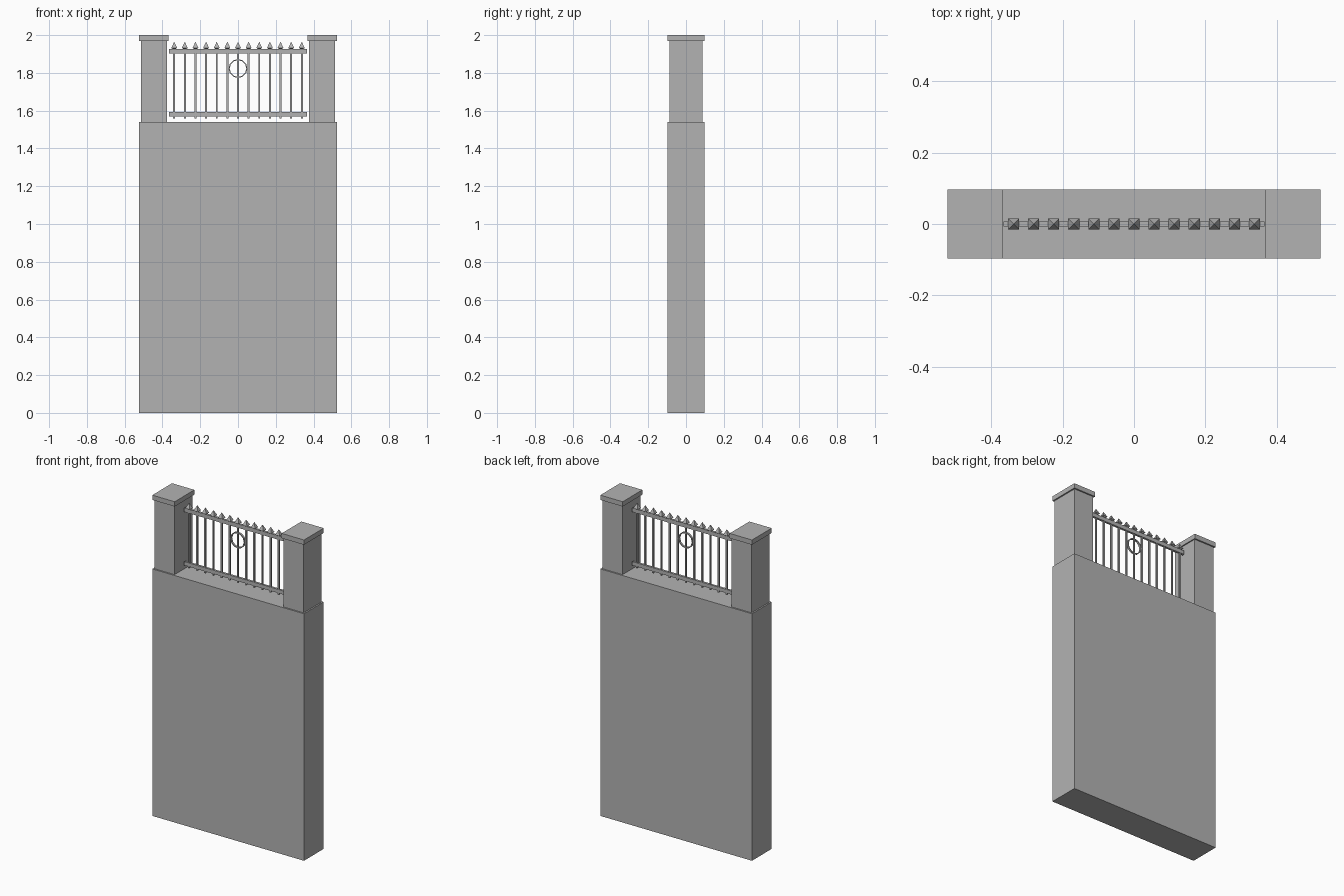
import bpy
import bmesh
from math import pi
from mathutils import Matrix, Vector

cube = bpy.data.objects.get("Cube")
if cube:
    bpy.data.objects.remove(cube, do_unlink=True)

grey = bpy.data.materials.new("plain_grey")
grey.use_nodes = True
grey.diffuse_color = (0.45, 0.45, 0.45, 1)
grey.node_tree.nodes["Principled BSDF"].inputs["Base Color"].default_value = grey.diffuse_color


def finish(name, bm):
    mesh = bpy.data.meshes.new(name)
    bm.to_mesh(mesh)
    bm.free()
    mesh.materials.append(grey)
    obj = bpy.data.objects.new(name, mesh)
    bpy.context.collection.objects.link(obj)
    return obj


def box(name, x, half_x, half_y, bottom, top):
    bm = bmesh.new()
    place = Matrix.Translation((x, 0, (bottom + top) / 2))
    size = Matrix.Diagonal((2 * half_x, 2 * half_y, top - bottom, 1))
    bmesh.ops.create_cube(bm, size=1, matrix=place @ size)
    return finish(name, bm)


def spike(name, x, half, bottom, shoulder, tip):
    # Square spearhead: a short flare below a pyramid
    bm = bmesh.new()
    for r1, r2, low, high in ((half * 0.4, half, bottom, shoulder), (half, 0, shoulder, tip)):
        place = Matrix.Translation((x, 0, (low + high) / 2)) @ Matrix.Rotation(pi / 4, 4, "Z")
        bmesh.ops.create_cone(bm, cap_ends=(r2 > 0), segments=4, radius1=r1 * 2 ** 0.5,
                              radius2=r2 * 2 ** 0.5, depth=high - low, matrix=place)
    bmesh.ops.remove_doubles(bm, verts=bm.verts, dist=0.0001)
    return finish(name, bm)


def ring(name, z, outer, inner, half_y, sides):
    # Square-section hoop spun around the y axis
    bm = bmesh.new()
    section = [(inner, -half_y), (outer, -half_y), (outer, half_y), (inner, half_y)]
    verts = [bm.verts.new((r, y, z)) for r, y in section]
    edges = [bm.edges.new((verts[i], verts[i - 1])) for i in range(4)]
    bmesh.ops.spin(bm, geom=verts + edges, cent=Vector((0, 0, z)), axis=(0, 1, 0),
                   angle=2 * pi, steps=sides, use_merge=True)
    bmesh.ops.remove_doubles(bm, verts=bm.verts, dist=0.0001)
    bmesh.ops.recalc_face_normals(bm, faces=bm.faces)
    return finish(name, bm)


# Masonry
box("wall", 0, 0.523, 0.097, 0, 1.54)
for side, sign in (("left", 1), ("right", -1)):
    box(side + "_pillar", sign * 0.445, 0.069, 0.088, 1.54, 1.97)
    box(side + "_pillar_cap", sign * 0.446, 0.077, 0.097, 1.97, 2.0)

# Railing
box("upper_rail", 0, 0.366, 0.007, 1.903, 1.927)
box("lower_rail", 0, 0.366, 0.007, 1.57, 1.593)
for i in range(-6, 7):
    x = i * 0.0563
    box("railing_bar", x, 0.005, 0.005, 1.558, 1.93)
    spike("railing_spike", x, 0.0155, 1.926, 1.932, 1.965)
ring("railing_ring", 1.823, 0.05, 0.044, 0.006, 12)
